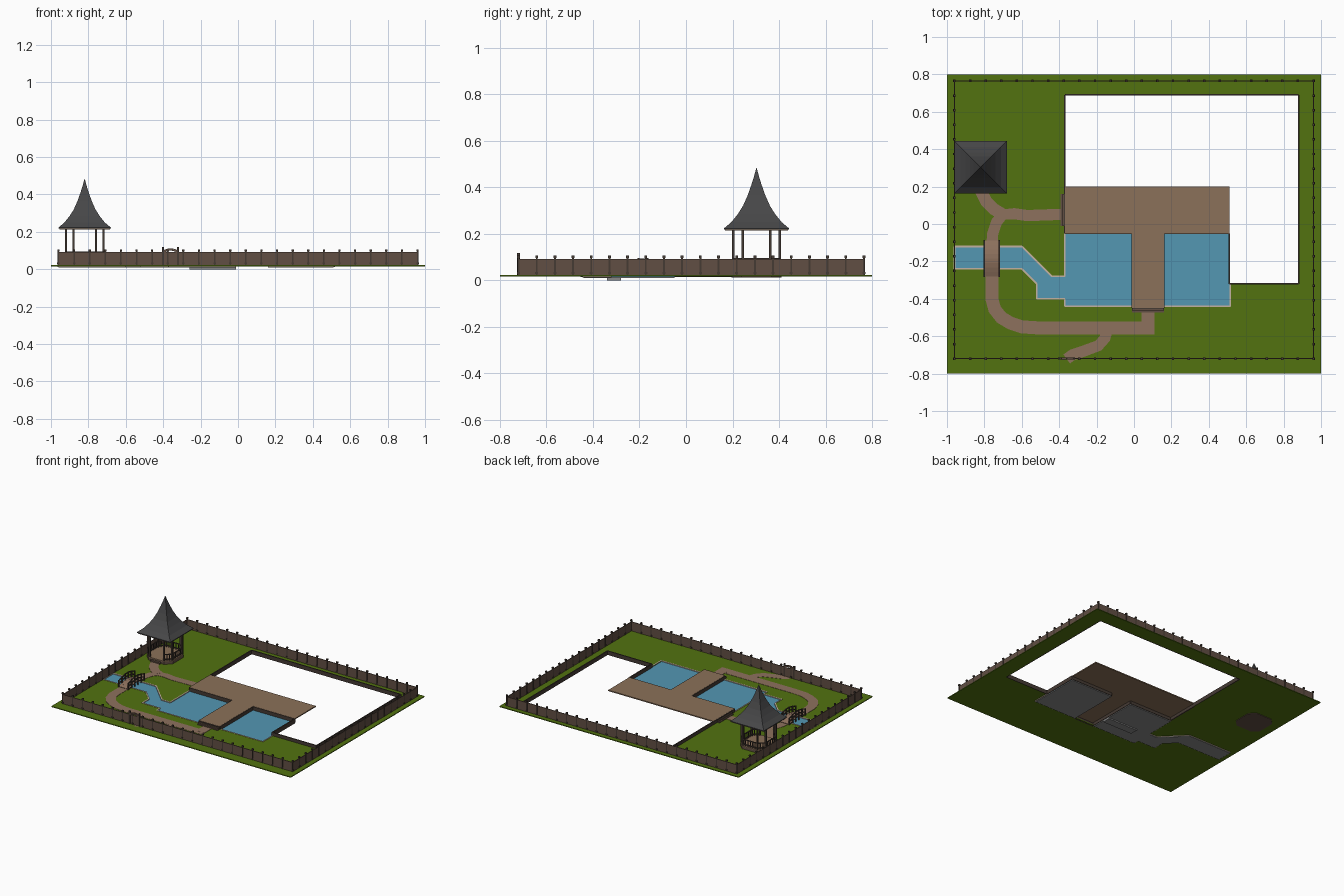
import bpy, bmesh, math
from mathutils import Vector as V
from mathutils.geometry import tessellate_polygon

if "Cube" in bpy.data.objects:
    bpy.data.objects.remove(bpy.data.objects["Cube"])


def mat(name, r, g, b):
    m = bpy.data.materials.new(name)
    m.diffuse_color = (r, g, b, 1)
    m.use_nodes = True
    m.node_tree.nodes["Principled BSDF"].inputs["Base Color"].default_value = m.diffuse_color
    return m


GRASS = mat("grass green", .085, .17, .005)
WATER = mat("water blue", .088, .31, .45)
DECK = mat("deck tan", .26, .165, .1)
PATH = mat("path brown", .27, .165, .11)
FENCE = mat("fence brown", .12, .077, .056)
DARK = mat("dark wood", .06, .043, .034)
ROOF = mat("roof grey", .062, .062, .064)
STONE = mat("edging stone", .55, .45, .36)
BASIN = mat("basin grey", .25, .25, .25)


def finish(name, bm, m):
    bmesh.ops.recalc_face_normals(bm, faces=bm.faces)
    me = bpy.data.meshes.new(name)
    bm.to_mesh(me)
    bm.free()
    me.materials.append(m)
    ob = bpy.data.objects.new(name, me)
    bpy.context.collection.objects.link(ob)
    return ob


def prism(name, m, outline, z0, z1, hole=None):
    """Flat slab from an outline with an optional hole."""
    loops = [outline] + ([hole] if hole else [])
    flat = [p for l in loops for p in l]
    bm = bmesh.new()
    lo = [bm.verts.new((x, y, z0)) for x, y in flat]
    hi = [bm.verts.new((x, y, z1)) for x, y in flat]
    for t in tessellate_polygon([[V((x, y, 0)) for x, y in l] for l in loops]):
        bm.faces.new([hi[i] for i in t])
        bm.faces.new([lo[i] for i in t])
    start = 0
    for l in loops:
        n = len(l)
        for i in range(n):
            a, b = start + i, start + (i + 1) % n
            bm.faces.new((lo[a], lo[b], hi[b], hi[a]))
        start += n
    return finish(name, bm, m)


def bars(name, m, segs, w, h):
    """Many straight bars, w wide and h deep, in one object."""
    bm = bmesh.new()
    for p, q in segs:
        p, q = V(p), V(q)
        d = (q - p).normalized()
        side = V((1, 0, 0)) if abs(d.z) > .99 else d.cross(V((0, 0, 1))).normalized()
        up = side.cross(d)
        r = [[bm.verts.new(e + side * sx * w / 2 + up * sy * h / 2)
              for sx, sy in ((-1, -1), (1, -1), (1, 1), (-1, 1))] for e in (p, q)]
        bm.faces.new(r[0])
        bm.faces.new(r[1])
        for i in range(4):
            j = (i + 1) % 4
            bm.faces.new((r[0][i], r[0][j], r[1][j], r[1][i]))
    return finish(name, bm, m)


def rect(x0, x1, y0, y1):
    return [(x0, y0), (x1, y0), (x1, y1), (x0, y1)]


def chain(pts, z):
    return [((*a, z), (*b, z)) for a, b in zip(pts, pts[1:])]


def ribbon(name, pts, w, z):
    """Path strip following a centre line."""
    left, right = [], []
    for i, p in enumerate(pts):
        a, b = V(pts[max(i - 1, 0)]), V(pts[min(i + 1, len(pts) - 1)])
        d = (b - a).normalized()
        n = V((-d.y, d.x)) * w / 2
        left.append(tuple(V(p) + n))
        right.append(tuple(V(p) - n))
    prism(name, PATH, left + right[::-1], .019, z)


# Lawn with the combined stream, pond and house opening
stream_south = [(-.96, -.12), (-.96, -.24), (-.60, -.24), (-.52, -.32), (-.52, -.40), (-.37, -.40)]
stream_north = [(-.37, -.28), (-.44, -.28), (-.60, -.12)]
opening = stream_south + [(-.37, -.44), (.51, -.44), (.51, -.32), (.88, -.32),
                          (.88, .69), (-.37, .69)] + stream_north
prism("lawn", GRASS, rect(-1, 1, -.8, .8), .016, .022, opening)

# Stream and ponds: basin below, water sheet above
for name, shape in (("stream", stream_south + stream_north),
                    ("left_pond", rect(-.37, -.01, -.44, -.05)),
                    ("right_pond", rect(.16, .51, -.44, -.05))):
    prism(name + "_basin", BASIN, shape, .009, .015)
    prism(name + "_water", WATER, shape, .015, .018)
prism("pond_drain", BASIN, rect(-.26, -.01, -.34, -.28), 0, .01)

# Stone edging around the water
bars("water_edging", STONE,
     chain(stream_south + [(-.37, -.44), (-.01, -.44)], .018)
     + chain([(.16, -.44), (.515, -.44), (.515, -.32)], .018)
     + chain([stream_south[0]] + stream_north[::-1] + [(-.37, -.05)], .018), .009, .012)

# Low foundation wall around the house opening
bars("foundation_wall", DARK,
     chain([(.51, -.05), (.51, -.32), (.88, -.32), (.88, .69), (-.37, .69), (-.37, .2)], .031), .008, .03)

# Raised deck with its jetty, skirts and steps
prism("deck", DECK, [(-.37, -.05), (-.01, -.05), (-.01, -.45), (.16, -.45), (.16, -.05),
                     (.51, -.05), (.51, .2), (-.37, .2)], .038, .046)
bars("deck_skirt", DARK,
     chain([(-.37, .2), (-.37, -.05), (-.01, -.05), (-.01, -.45), (.16, -.45), (.16, -.05), (.51, -.05)], .03),
     .008, .03)
for i in range(2):
    e = .01 * (i + 1)
    top = .046 - .009 * (i + 1)
    prism("jetty_step", FENCE, rect(-.01, .16, -.452 - e, -.45), .02, top)
    prism("side_step", FENCE, rect(-.372 - e, -.37, -.01, .16), .02, top)

# Garden paths
ribbon("main_path", [(-.76, -.26), (-.76, -.40), (-.745, -.455), (-.71, -.50), (-.66, -.53),
                     (-.60, -.55), (-.52, -.555), (.11, -.555)], .07, .0240)
prism("jetty_path", PATH, rect(.04, .11, -.56, -.46), .019, .0245)
ribbon("gate_path", [(-.145, -.57), (-.155, -.61), (-.19, -.65), (-.27, -.68), (-.33, -.70), (-.36, -.722)],
       .06, .0235)
ribbon("deck_path", [(-.76, -.11), (-.755, -.05), (-.735, .01), (-.70, .05), (-.64, .055),
                     (-.57, .045), (-.38, .052)], .06, .0240)
ribbon("gazebo_path", [(-.70, .05), (-.75, .08), (-.79, .12), (-.815, .17), (-.82, .21)], .065, .0245)

# Perimeter fence: panels, posts, caps and low bolts
X, Y0, Y1 = .96, -.72, .765
corners = [(-X, Y0), (X, Y0), (X, Y1), (-X, Y1), (-X, Y0)]
bars("fence_panels", FENCE, chain(corners, .0565), .005, .07)
spots = []
for (ax, ay), (bx, by) in zip(corners, corners[1:]):
    n = 23 if ay == by else 19
    spots += [(ax + (bx - ax) * i / n, ay + (by - ay) * i / n) for i in range(n)]
bars("fence_posts", DARK, [((x, y, .022), (x, y, .098)) for x, y in spots], .008, .008)
bars("fence_caps", DARK, [((x, y, .096), (x, y, .106)) for x, y in spots], .012, .012)
bars("fence_bolts", DARK, [((x, y, .027), (x, y, .035)) for x, y in spots], .013, .013)

# Arched gate in the front fence
arch = [(-.40 + .08 * i / 6, Y0, .094 + .012 * math.sin(math.pi * i / 6)) for i in range(7)]
bars("gate_arch", FENCE, list(zip(arch, arch[1:])), .01, .012)
bars("gate_posts", DARK, [((x, Y0, .022), (x, Y0, .118)) for x in (-.40, -.32)], .011, .011)

# Arched footbridge with railings
def bridge_z(t):
    return .024 + .022 * math.sin(math.pi * t)


def bridge_line(x, lift, n=8):
    p = [(x, -.28 + .19 * i / n, bridge_z(i / n) + lift) for i in range(n + 1)]
    return list(zip(p, p[1:]))


bars("bridge_deck", PATH, bridge_line(-.76, 0), .08, .007)
rails, balusters = [], []
for x in (-.80, -.72):
    rails += bridge_line(x, .045) + bridge_line(x, .022) + bridge_line(x, 0)
    for i in range(6):
        t = i / 5
        balusters.append(((x, -.28 + .19 * t, .018), (x, -.28 + .19 * t, bridge_z(t) + .05)))
bars("bridge_rails", DARK, rails, .007, .006)
bars("bridge_posts", DARK, balusters, .008, .008)

# Gazebo base, posts and railings
CX, CY = -.82, .303
octagon = [(.06, -.1), (.1, -.06), (.1, .06), (.06, .1), (-.06, .1), (-.1, .06), (-.1, -.06), (-.06, -.1)]
ring = [(CX + x, CY + y) for x, y in octagon]
wide = [(CX + x * 1.08, CY + y * 1.08) for x, y in octagon]
prism("gazebo_base", FENCE, wide, .012, .04)
prism("gazebo_floor", DECK, wide, .04, .046)
prism("gazebo_step", FENCE, rect(CX - .04, CX + .04, CY - .125, CY - .1), .02, .034)
bars("gazebo_posts", DARK, [((x, y, .04), (x, y, .215)) for x, y in ring], .011, .011)
bars("gazebo_rails", DARK, chain(ring, .092) + chain(ring, .056), .007, .006)
pickets = []
for a, b in zip(ring, ring[1:]):
    n = 6 if V(a).cross(V(b)) is not None and (V(a) - V(b)).length > .1 else 3
    for i in range(1, n):
        x, y = V(a).lerp(V(b), i / n)
        pickets.append(((x, y, .045), (x, y, .092)))
bars("gazebo_pickets", DARK, pickets, .005, .005)

# Gazebo ceiling and flared square roof
prism("gazebo_ceiling", DECK, rect(CX - .135, CX + .135, CY - .135, CY + .135), .213, .222)
profile = [(.14, .218), (.14, .223), (.108, .25), (.08, .285), (.058, .32), (.038, .365), (.022, .41),
           (.012, .442), (.001, .482)]
bm = bmesh.new()
rows = [[bm.verts.new((CX + r * sx, CY + r * sy, z)) for sx, sy in ((-1, -1), (1, -1), (1, 1), (-1, 1))]
        for r, z in profile]
for a, b in zip(rows, rows[1:]):
    for i in range(4):
        j = (i + 1) % 4
        bm.faces.new((a[i], a[j], b[j], b[i]))
bm.faces.new(rows[0])
bm.faces.new(rows[-1])
finish("gazebo_roof", bm, ROOF)
